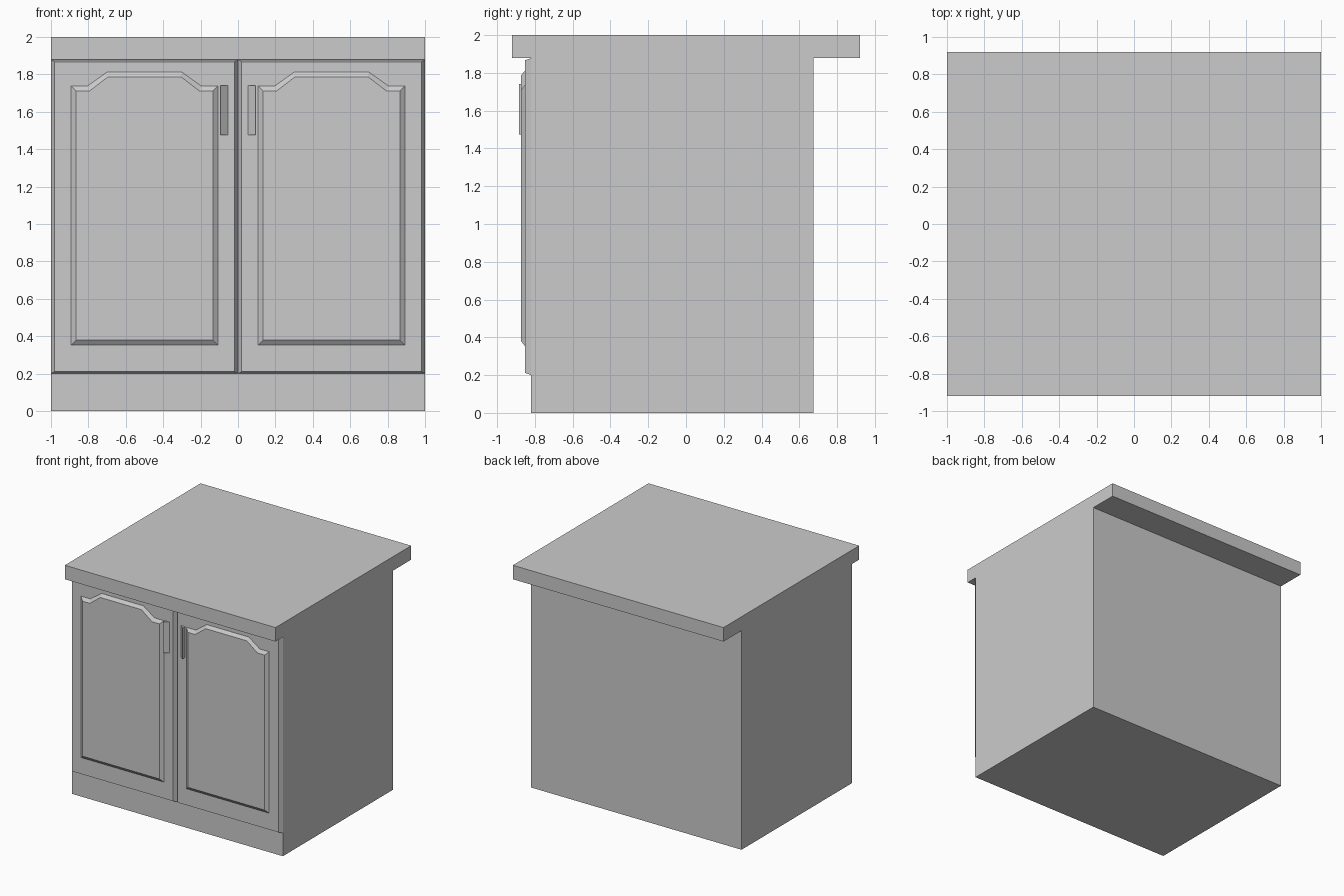
import bpy, bmesh

cube = bpy.data.objects.get("Cube")
if cube:
    bpy.data.objects.remove(cube, do_unlink=True)

grey = bpy.data.materials.new("light grey")
grey.use_nodes = True
colour = (0.6, 0.6, 0.6, 1)
grey.diffuse_color = colour
grey.node_tree.nodes["Principled BSDF"].inputs["Base Color"].default_value = colour


def finish(name, bm):
    bmesh.ops.recalc_face_normals(bm, faces=bm.faces)
    mesh = bpy.data.meshes.new(name)
    bm.to_mesh(mesh)
    bm.free()
    mesh.materials.append(grey)
    obj = bpy.data.objects.new(name, mesh)
    bpy.context.collection.objects.link(obj)


def loft(name, outer, inner, back, front, side=1):
    """Closed solid between two (x, z) outlines; side mirrors it in x."""
    bm = bmesh.new()
    a = [bm.verts.new((side * x, back, z)) for x, z in outer]
    b = [bm.verts.new((side * x, front, z)) for x, z in inner]
    bm.faces.new(a)
    bm.faces.new(b)
    for i in range(len(a)):
        j = (i + 1) % len(a)
        bm.faces.new((a[i], a[j], b[j], b[i]))
    finish(name, bm)


def rect(x0, x1, z0, z1):
    return [(x0, z0), (x1, z0), (x1, z1), (x0, z1)]


def arched(x0, x1, z0, shoulder, crown, step, rise):
    """Rectangle outline with a raised, chamfered crown."""
    return [(x0, z0), (x1, z0), (x1, shoulder), (x1 - step, shoulder),
            (x1 - rise, crown), (x0 + rise, crown),
            (x0 + step, shoulder), (x0, shoulder)]


# Carcass and worktop
body = rect(-1, 1, 0, 1.88)
loft("cabinet_body", body, body, 0.675, -0.82)
top = rect(-1, 1, 1.88, 2)
loft("worktop", top, top, 0.92, -0.92)

# Mirrored doors with raised panels and wedge grips
for label, side in (("left", 1), ("right", -1)):
    loft(label + "_door", rect(0, 1, 0.2, 1.878),
         rect(0.02, 0.98, 0.212, 1.867), -0.82, -0.852, side)
    loft(label + "_panel", arched(0.105, 0.895, 0.35, 1.74, 1.815, 0.09, 0.195),
         arched(0.135, 0.865, 0.38, 1.71, 1.787, 0.07, 0.17),
         -0.85, -0.873, side)

    # Grip tapers towards the middle of the cabinet
    bm = bmesh.new()
    ends = [[bm.verts.new((side * x, y, z)) for x, y in
             ((0.052, -0.85), (0.094, -0.85), (0.094, -0.884))]
            for z in (1.475, 1.74)]
    low, high = ends
    bm.faces.new(low)
    bm.faces.new(high)
    for i in range(3):
        j = (i + 1) % 3
        bm.faces.new((low[i], low[j], high[j], high[i]))
    finish(label + "_handle", bm)
